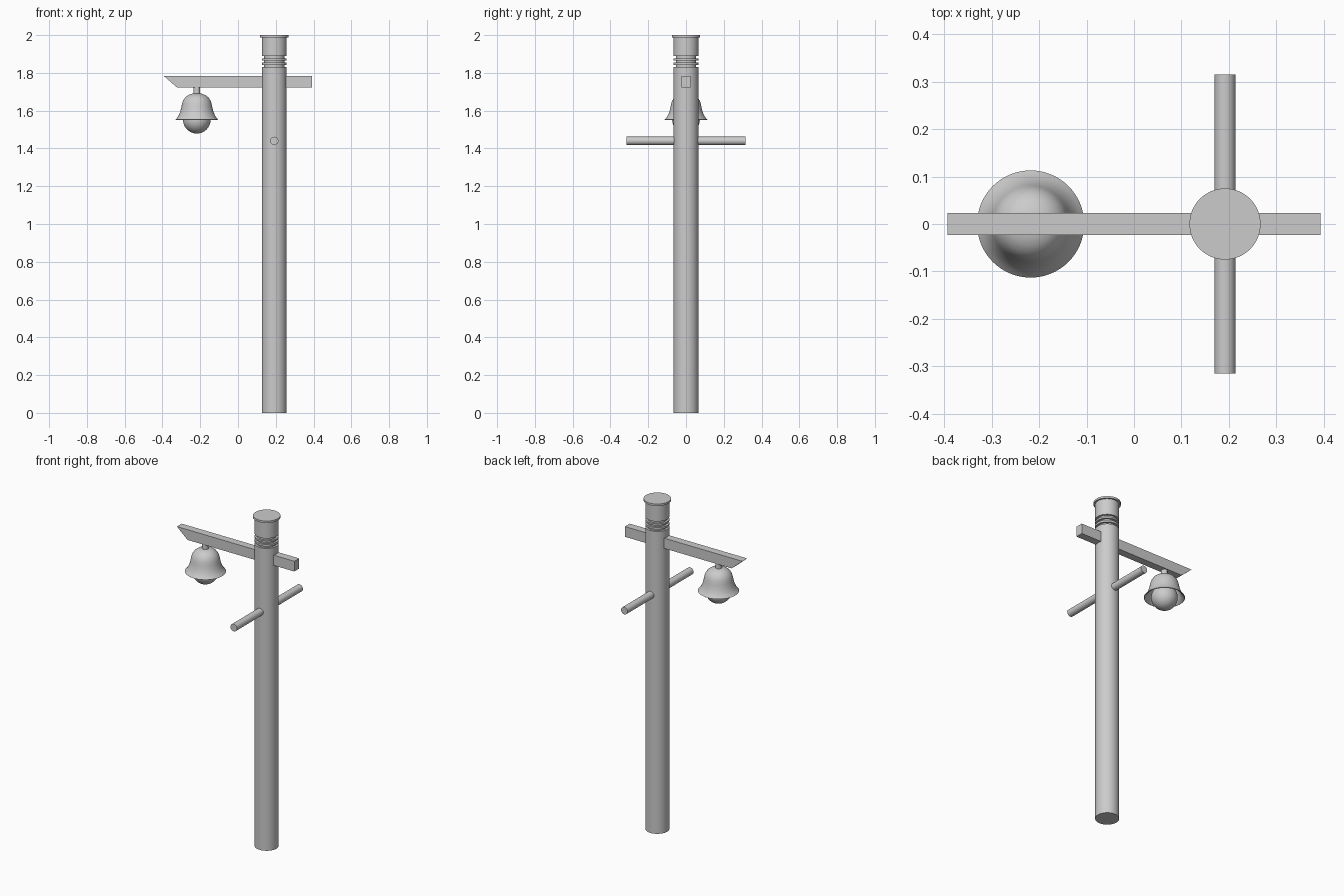
import bpy, bmesh, math
from mathutils import Matrix, Vector

if "Cube" in bpy.data.objects:
    bpy.data.objects.remove(bpy.data.objects["Cube"])

POLE_X, LAMP_X = 0.192, -0.218


def finish(name, bm, smooth=True):
    bmesh.ops.recalc_face_normals(bm, faces=bm.faces)
    me = bpy.data.meshes.new(name)
    bm.to_mesh(me)
    bm.free()
    ob = bpy.data.objects.new(name, me)
    bpy.context.collection.objects.link(ob)
    if smooth:
        bpy.ops.object.select_all(action='DESELECT')
        ob.select_set(True)
        bpy.context.view_layer.objects.active = ob
        bpy.ops.object.shade_smooth_by_angle(angle=math.radians(35))
    return ob


def lathe(name, profile, x, steps=64):
    """Spin an (r, z) profile around the vertical line through x."""
    bm = bmesh.new()
    vs = [bm.verts.new((x + r, 0, z)) for r, z in profile]
    edges = [bm.edges.new(p) for p in zip(vs, vs[1:])]
    bmesh.ops.spin(bm, geom=vs + edges, cent=(x, 0, 0), axis=(0, 0, 1),
                   angle=math.tau, steps=steps)
    bmesh.ops.remove_doubles(bm, verts=bm.verts, dist=1e-5)
    return finish(name, bm)


def rod(name, radius, length, matrix):
    bm = bmesh.new()
    bmesh.ops.create_cone(bm, cap_ends=True, segments=32, radius1=radius,
                          radius2=radius, depth=length, matrix=matrix)
    return finish(name, bm)


# Post with turned grooves near the top and a thin cap
R, ring, neck = 0.066, 0.062, 0.054
lathe("post", [(0, 0), (R, 0), (R, 1.83), (neck, 1.83), (neck, 1.842),
               (R, 1.842), (R, 1.854), (neck, 1.854), (neck, 1.866),
               (R, 1.866), (R, 1.876), (neck, 1.876), (neck, 1.89),
               (R, 1.89), (R, 1.988), (0.075, 1.988), (0.075, 2.0), (0, 2.0)], POLE_X)

# Lamp arm: square beam with a slanted end
bm = bmesh.new()
outline = [(-0.393, 1.784), (-0.322, 1.722), (0.393, 1.722), (0.393, 1.784)]
face = bm.faces.new([bm.verts.new((x, -0.023, z)) for x, z in outline])
ext = bmesh.ops.extrude_face_region(bm, geom=[face])
bmesh.ops.translate(bm, vec=(0, 0.046, 0),
                    verts=[v for v in ext["geom"] if isinstance(v, bmesh.types.BMVert)])
finish("lamp_arm", bm, smooth=False)

# Ladder bar through the post
rod("ladder_bar", 0.022, 0.63,
    Matrix.Translation((POLE_X, 0, 1.44)) @ Matrix.Rotation(math.pi / 2, 4, 'X'))

# Lamp stem
rod("lamp_stem", 0.018, 0.05, Matrix.Translation((LAMP_X, 0, 1.705)))

# Bell shade: outer curve, then the inner wall back up
outer = [(0, 1.692), (0.025, 1.69), (0.045, 1.683), (0.061, 1.671), (0.072, 1.655),
         (0.078, 1.638), (0.082, 1.618), (0.087, 1.597), (0.095, 1.577),
         (0.104, 1.562), (0.113, 1.552)]
inner = [(max(r - 0.005, 0), z - 0.005) for r, z in reversed(outer[:-1])]
lathe("lamp_shade", outer + [(0.110, 1.550)] + inner, LAMP_X)

# Bulb
bm = bmesh.new()
bmesh.ops.create_uvsphere(bm, u_segments=48, v_segments=24, radius=0.073,
                          matrix=Matrix.Translation((LAMP_X, 0, 1.552)))
finish("bulb", bm)
